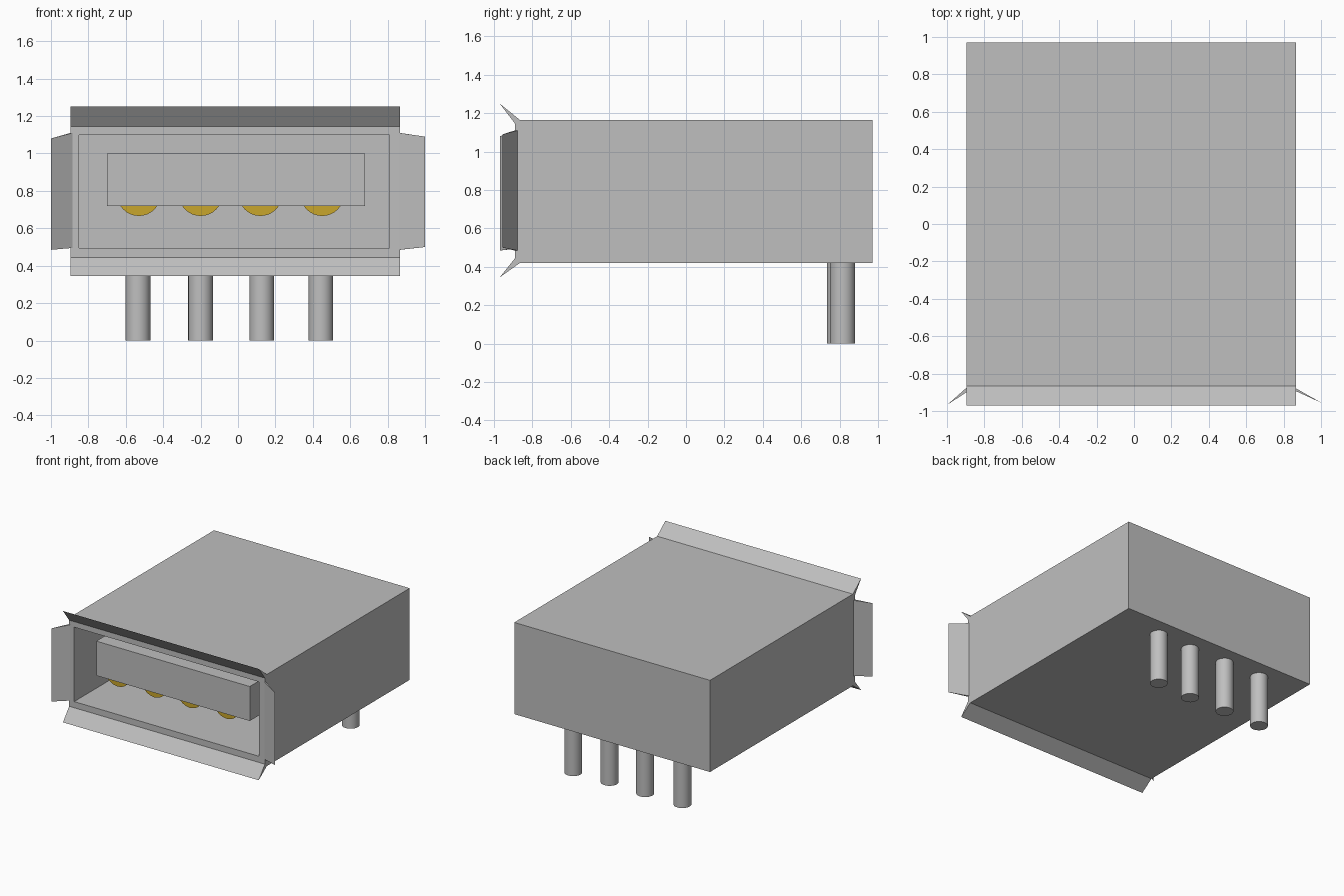
import bpy, bmesh, math
from mathutils import Vector, Matrix

old = bpy.data.objects.get("Cube")
if old:
    bpy.data.objects.remove(old, do_unlink=True)


def material(name, rgb):
    m = bpy.data.materials.new(name)
    m.use_nodes = True
    m.diffuse_color = (*rgb, 1)
    m.node_tree.nodes["Principled BSDF"].inputs["Base Color"].default_value = (*rgb, 1)
    return m


metal = material("grey metal", (0.52, 0.52, 0.52))
gold = material("contact gold", (0.58, 0.38, 0.025))


def finish(name, bm, mat):
    bmesh.ops.recalc_face_normals(bm, faces=bm.faces)
    me = bpy.data.meshes.new(name)
    bm.to_mesh(me)
    bm.free()
    me.materials.append(mat)
    ob = bpy.data.objects.new(name, me)
    bpy.context.collection.objects.link(ob)
    return ob


def box_mesh(lo, hi):
    lo, hi = Vector(lo), Vector(hi)
    bm = bmesh.new()
    mat = Matrix.Translation((lo + hi) / 2) @ Matrix.Diagonal((*(hi - lo), 1))
    bmesh.ops.create_cube(bm, size=1, matrix=mat)
    return bm


def loft(name, start, end, mat):
    """Closed solid between two matching outlines."""
    bm = bmesh.new()
    a = [bm.verts.new(p) for p in start]
    b = [bm.verts.new(p) for p in end]
    bm.faces.new(a)
    bm.faces.new(b)
    for i in range(len(a)):
        j = (i + 1) % len(a)
        bm.faces.new((a[i], a[j], b[j], b[i]))
    return finish(name, bm, mat)


def cylinder(name, centre, radius, length, mat, rot=Matrix()):
    bm = bmesh.new()
    bmesh.ops.create_cone(bm, cap_ends=True, segments=32, radius1=radius, radius2=radius,
                          depth=length, matrix=Matrix.Translation(centre) @ rot)
    ob = finish(name, bm, mat)
    bpy.ops.object.select_all(action='DESELECT')
    ob.select_set(True)
    bpy.context.view_layer.objects.active = ob
    bpy.ops.object.shade_smooth_by_angle(angle=math.radians(40))
    return ob


# Shell: a box whose front face is inset and pushed in as the socket cavity
X0, X1, FRONT, BACK, Z0, Z1 = -0.895, 0.865, -0.89, 0.97, 0.42, 1.165
CAVITY_BACK = 0.90
bm = box_mesh((X0, FRONT, Z0), (X1, BACK, Z1))
front = min(bm.faces, key=lambda f: f.calc_center_median().y)
bmesh.ops.inset_region(bm, faces=[front], thickness=0.05)
for v in front.verts:
    v.co = (-0.85 if v.co.x < 0 else 0.81, FRONT, 0.495 if v.co.z < 0.8 else 1.10)
ext = bmesh.ops.extrude_face_region(bm, geom=[front])
for v in [g for g in ext["geom"] if isinstance(g, bmesh.types.BMVert)]:
    v.co.y = CAVITY_BACK
if front.is_valid:
    bmesh.ops.delete(bm, geom=[front], context='FACES_ONLY')
finish("shell", bm, metal)

# Tongue inside the socket
finish("tongue", box_mesh((-0.70, -0.82, 0.72), (0.68, CAVITY_BACK + 0.01, 1.0)), metal)

# Rounded contacts under the tongue
along_y = Matrix.Rotation(math.pi / 2, 4, 'X')
for i, x in enumerate((-0.53, -0.20, 0.12, 0.45)):
    cylinder(f"contact_{i + 1}", (x, 0.05, 0.783), 0.117, 1.68, gold, along_y)

# Solder pins under the rear
for i, (x, y) in enumerate(((-0.535, 0.81), (-0.20, 0.81), (0.127, 0.80), (0.443, 0.815))):
    cylinder(f"pin_{i + 1}", (x, y, 0.225), 0.066, 0.45, metal)

# Flared lips above and below the opening: (y, z) wedge sections
lips = {"top_lip": ((-0.865, 1.165), (-0.97, 1.25), (-0.89, 1.145)),
        "bottom_lip": ((-0.865, 0.42), (-0.97, 0.345), (-0.89, 0.445))}
for name, section in lips.items():
    loft(name, [(X0, y, z) for y, z in section], [(X1, y, z) for y, z in section], metal)

# Flared side lips: (x, y, z low, z high) wedge sections, narrower at the tip
sides = {"right_lip": ((-0.895, -0.875, 0.495, 1.11), (-1.0, -0.968, 0.485, 1.08),
                       (-0.885, -0.892, 0.495, 1.11)),
         "left_lip": ((0.865, -0.878, 0.485, 1.11), (1.0, -0.955, 0.50, 1.09),
                      (0.862, -0.892, 0.485, 1.11))}
for name, section in sides.items():
    loft(name, [(x, y, lo) for x, y, lo, hi in section],
         [(x, y, hi) for x, y, lo, hi in section], metal)
